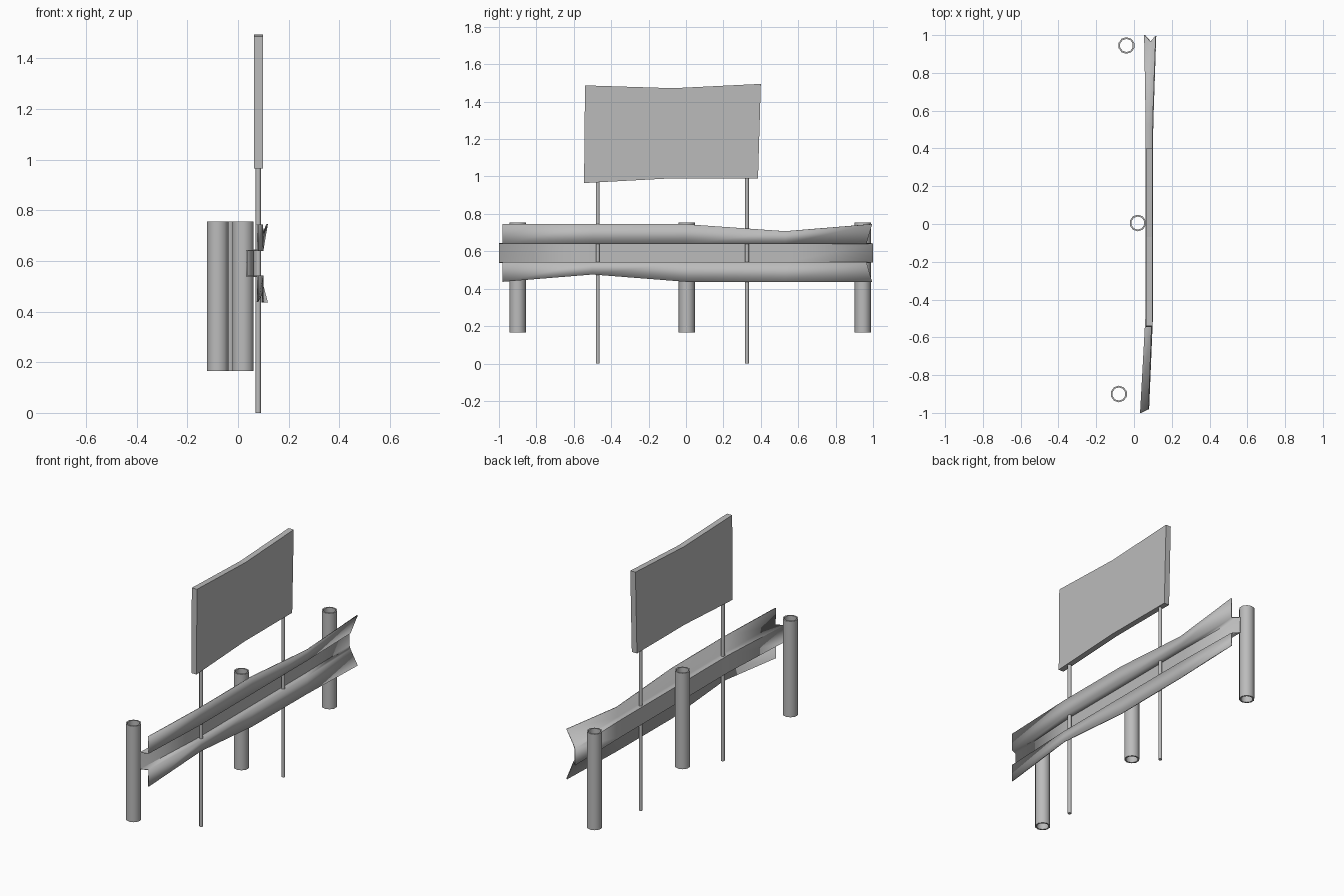
import bpy, bmesh, math

old = bpy.data.objects.get("Cube")
if old:
    bpy.data.objects.remove(old)

metal = bpy.data.materials.new("galvanised_grey")
metal.use_nodes = True
GREY = (0.5, 0.5, 0.5, 1)
metal.diffuse_color = GREY
metal.node_tree.nodes["Principled BSDF"].inputs["Base Color"].default_value = GREY


def finish(name, bm, smooth=False):
    mesh = bpy.data.meshes.new(name)
    bm.to_mesh(mesh)
    bm.free()
    obj = bpy.data.objects.new(name, mesh)
    bpy.context.collection.objects.link(obj)
    mesh.materials.append(metal)
    for poly in mesh.polygons:
        poly.use_smooth = smooth
    return obj


def smooth_sides(obj):
    for o in bpy.context.selected_objects:
        o.select_set(False)
    obj.select_set(True)
    bpy.context.view_layer.objects.active = obj
    bpy.ops.object.shade_smooth_by_angle(angle=math.radians(50))


def ring(bm, x, y, z, radius, sides):
    angles = [2 * math.pi * (i + 0.5) / sides for i in range(sides)]
    return [bm.verts.new((x + radius * math.cos(a), y + radius * math.sin(a), z))
            for a in angles]


def bridge(bm, a, b):
    for i in range(len(a)):
        j = (i + 1) % len(a)
        bm.faces.new((a[i], a[j], b[j], b[i]))


# Hollow posts, open at both ends
def tube(name, x, y, low, high, outer, inner, sides=10):
    bm = bmesh.new()
    loops = [ring(bm, x, y, z, r, sides) for z, r in
             ((low, outer), (high, outer), (high, inner), (low, inner))]
    for i in range(4):
        bridge(bm, loops[i], loops[(i + 1) % 4])
    smooth_sides(finish(name, bm))


for label, x, y in (("front", -0.08, -0.9), ("middle", 0.02, 0.005), ("rear", -0.04, 0.945)):
    tube(label + "_post", x, y, 0.165, 0.755, 0.044, 0.035)

# Thin sign poles
for label, y in (("front", -0.472), ("rear", 0.326)):
    bm = bmesh.new()
    bottom, top = (ring(bm, 0.08, y, z, 0.011, 8) for z in (0, 1.0))
    bridge(bm, bottom, top)
    bm.faces.new(bottom[::-1])
    bm.faces.new(top)
    smooth_sides(finish(label + "_sign_pole", bm))

# Slightly warped sign board: (y, z) pairs at bottom and top
bm = bmesh.new()
outline = [(-0.545, 0.965), (-0.08, 0.99), (0.385, 0.99),
           (0.4, 1.495), (-0.07, 1.472), (-0.54, 1.487)]
back, front = ([bm.verts.new((x, y, z)) for y, z in outline] for x in (0.064, 0.099))
bridge(bm, back, front)
for loop in (back[::-1], front):
    for quad in ((0, 1, 4, 5), (1, 2, 3, 4)):
        face = [loop[i] for i in quad]
        bm.faces.new(face if loop is front else face[::-1])
bmesh.ops.recalc_face_normals(bm, faces=bm.faces)
finish("sign_board", bm)

# Dented rail: each station gives web y, lip y, web x, crease x, edge x, low z, high z
stations = [
    (-1.0, -0.98, 0.037, 0.08, 0.08, 0.437, 0.745),
    (-0.5, -0.5, 0.064, 0.1, 0.098, 0.476, 0.745),
    (0.0, 0.0, 0.064, 0.1, 0.098, 0.437, 0.745),
    (0.53, 0.53, 0.066, 0.1, 0.102, 0.437, 0.707),
    (1.0, 0.965, 0.059, 0.09, 0.118, 0.437, 0.745),
]
bm = bmesh.new()
rows = []
for web_y, lip_y, web_x, crease_x, edge_x, low, high in stations:
    edge_y = 0.995 if lip_y > 0.9 else lip_y
    half = [(edge_x, edge_y, low), (crease_x, lip_y, 0.542), (web_x, web_y, 0.542)]
    upper = [(x, y, 0.64 if z > 0.5 else high) for x, y, z in reversed(half)]
    rows.append([bm.verts.new(p) for p in half + upper])
for a, b in zip(rows, rows[1:]):
    for j in range(5):
        bm.faces.new((a[j], b[j], b[j + 1], a[j + 1]))
    for j in (2, 3):
        bm.edges.get((a[j], b[j])).smooth = False
rail = finish("guard_rail", bm, smooth=True)
sheet = rail.modifiers.new("sheet_thickness", "SOLIDIFY")
sheet.thickness = 0.006
